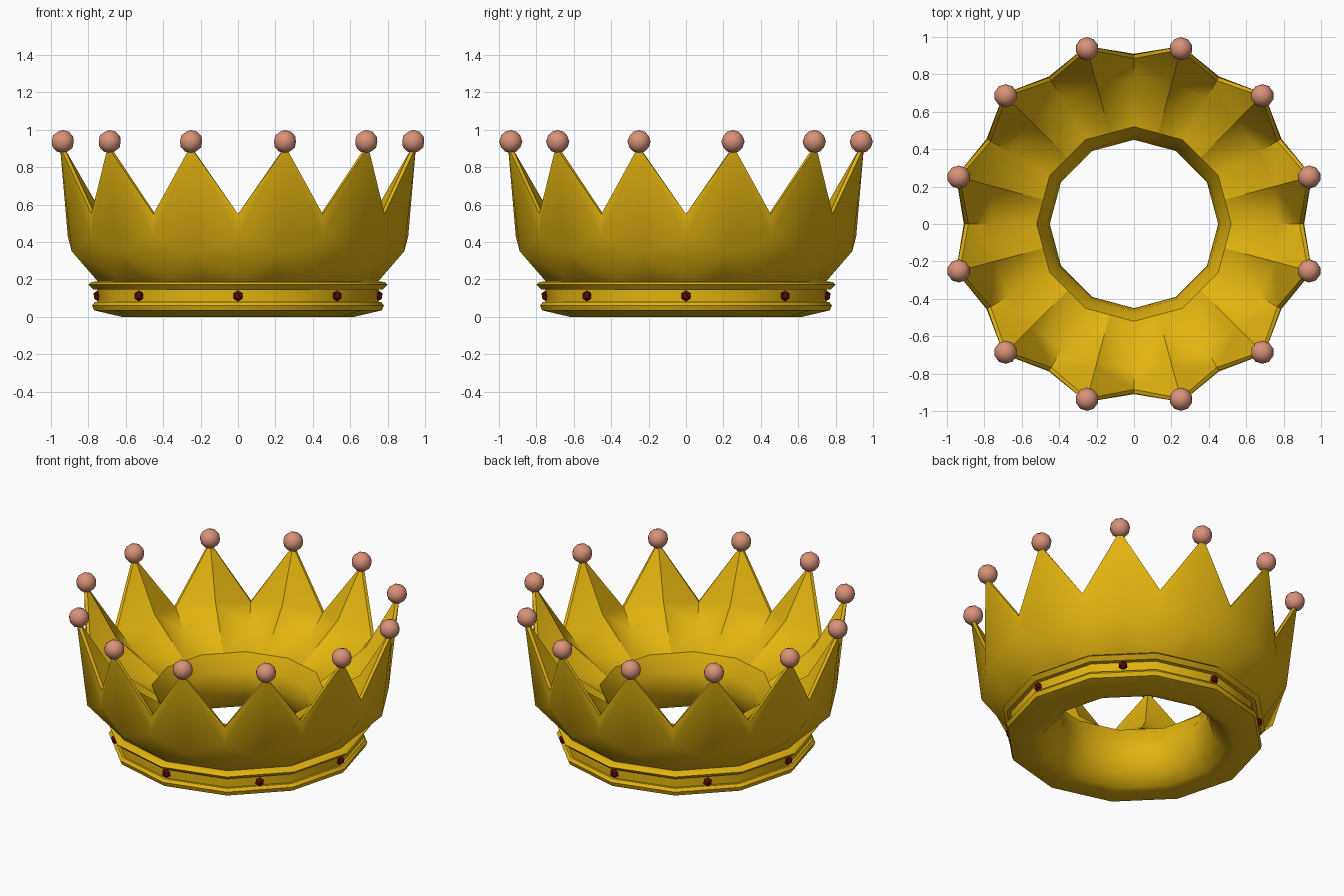
import bpy, bmesh, math
from mathutils import Matrix

if "Cube" in bpy.data.objects:
    bpy.data.objects.remove(bpy.data.objects["Cube"])

def material(name, rgb):
    m = bpy.data.materials.new(name)
    m.diffuse_color = (*rgb, 1)
    m.use_nodes = True
    m.node_tree.nodes["Principled BSDF"].inputs["Base Color"].default_value = m.diffuse_color
    return m

gold = material("gold", (0.76, 0.45, 0.005))
pink = material("rose_pearl", (0.70, 0.29, 0.19))
red = material("dark_red", (0.13, 0.004, 0.004))

def make_object(name, bm, mat, angle):
    bmesh.ops.recalc_face_normals(bm, faces=bm.faces)
    me = bpy.data.meshes.new(name)
    bm.to_mesh(me)
    bm.free()
    me.materials.append(mat)
    ob = bpy.data.objects.new(name, me)
    bpy.context.collection.objects.link(ob)
    bpy.ops.object.select_all(action='DESELECT')
    ob.select_set(True)
    bpy.context.view_layer.objects.active = ob
    bpy.ops.object.shade_smooth_by_angle(angle=math.radians(angle))
    return ob

C = math.cos(math.pi / 12)

def both(r, z):
    """Same height at valley and tip columns: a plain twelve-sided ring."""
    return (r, z), (r * C, z)

# Crown cross-section, (radius, height) for valley column and tip column
section = [
    both(0.56, 0.012), both(0.62, 0), both(0.77, 0.035), both(0.78, 0.062),
    both(0.765, 0.08), both(0.75, 0.08), both(0.75, 0.145), both(0.775, 0.147),
    both(0.80, 0.172), both(0.785, 0.186), both(0.75, 0.19),
    ((0.91, 0.43), (0.92, 0.35)),      # widest part of the body
    ((0.905, 0.55), (0.985, 0.91)),    # zigzag rim
    ((0.885, 0.55), (0.965, 0.91)),
    ((0.77, 0.445), (0.78, 0.60)),     # scooped inside of the points
    both(0.52, 0.39), both(0.463, 0.29), both(0.45, 0.20), both(0.485, 0.09),  # inner ring
]
bm = bmesh.new()
rings = []
for pair in section:
    ring = []
    for i in range(24):
        r, z = pair[i % 2]
        a = i * math.pi / 12
        ring.append(bm.verts.new((r * math.cos(a), r * math.sin(a), z)))
    rings.append(ring)
for k, ring in enumerate(rings):
    nxt = rings[(k + 1) % len(rings)]
    for i in range(24):
        j = (i + 1) % 24
        if 10 <= k <= 14:
            # split the twisted quads symmetrically about each point
            v, t = (i, j) if i % 2 == 0 else (j, i)
            bm.faces.new((ring[v], ring[t], nxt[t]))
            bm.faces.new((ring[v], nxt[t], nxt[v]))
        else:
            bm.faces.new((ring[i], ring[j], nxt[j], nxt[i]))
make_object("crown_body", bm, gold, 40)

# Balls on the twelve tips
bm = bmesh.new()
for i in range(12):
    a = math.radians(15 + 30 * i)
    bmesh.ops.create_icosphere(bm, subdivisions=2, radius=0.062, matrix=Matrix.Translation(
        (0.97 * math.cos(a), 0.97 * math.sin(a), 0.937)))
make_object("tip_balls", bm, pink, 30)

# Eight small gems in the band groove
bm = bmesh.new()
for i in range(8):
    m = (Matrix.Rotation(math.radians(45 * i), 4, 'Z') @ Matrix.Translation((0.75, 0, 0.112))
         @ Matrix.Diagonal((0.85, 0.95, 1, 1)))
    bmesh.ops.create_icosphere(bm, subdivisions=1, radius=0.03, matrix=m)
make_object("band_gems", bm, red, 20)
